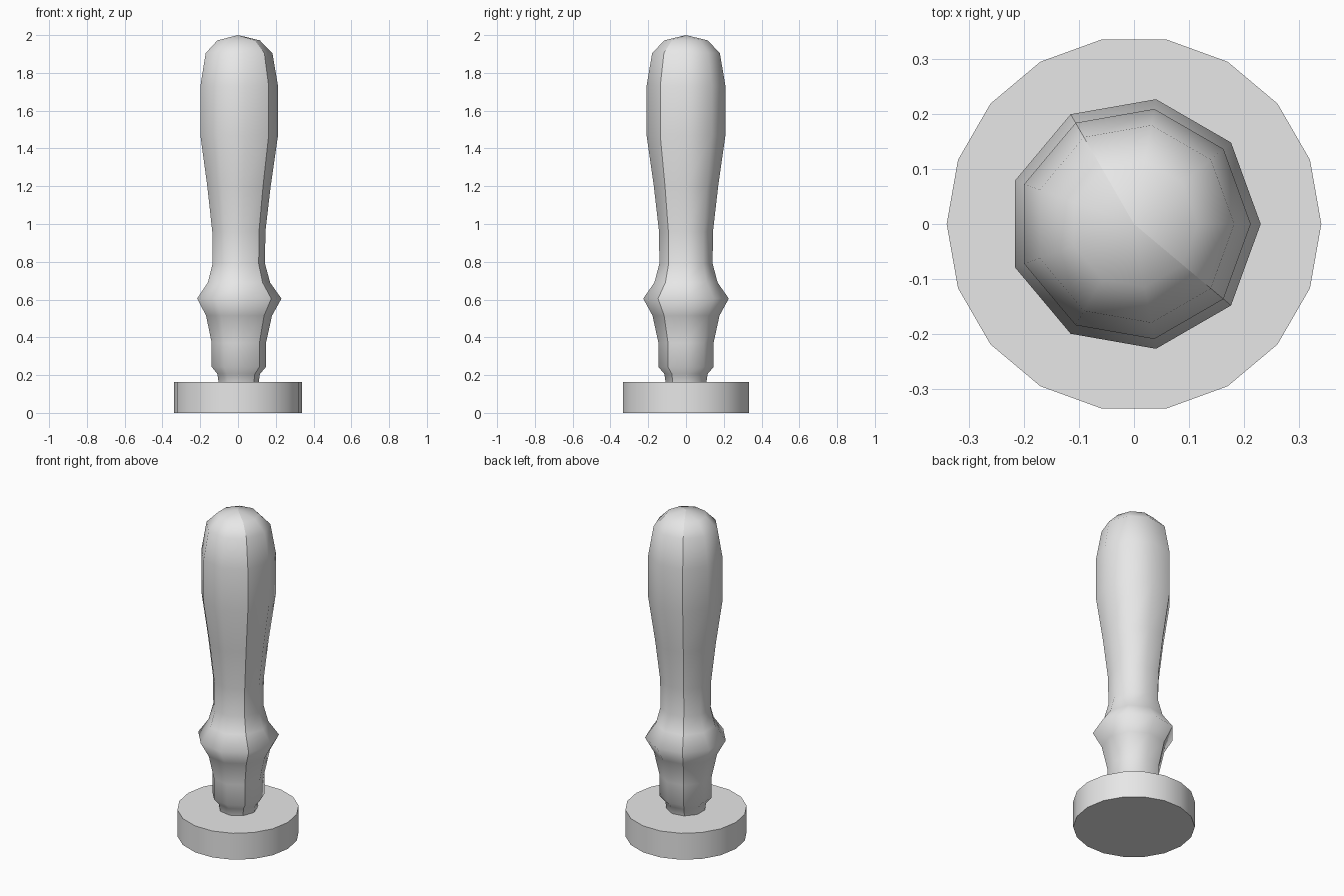
import bpy, bmesh
from math import cos, sin, tau

cube = bpy.data.objects.get("Cube")
if cube:
    bpy.data.objects.remove(cube)

grey = bpy.data.materials.new("light_grey")
grey.use_nodes = True
grey.diffuse_color = (0.8, 0.8, 0.8, 1)
bsdf = next(n for n in grey.node_tree.nodes if n.type == "BSDF_PRINCIPLED")
bsdf.inputs["Base Color"].default_value = (0.8, 0.8, 0.8, 1)


def lathe(name, profile, sides, seams=(), flat_rims=False):
    """Spin (radius, z) points about z; zero radius closes to a point."""
    bm = bmesh.new()
    rings = []
    for r, z in profile:
        if r == 0:
            rings.append([bm.verts.new((0, 0, z))] * sides)
        else:
            rings.append([bm.verts.new((r * cos(tau * i / sides), r * sin(tau * i / sides), z))
                          for i in range(sides)])
    for low, high in zip(rings, rings[1:]):
        for i in range(sides):
            j = (i + 1) % sides
            corners = list(dict.fromkeys((low[i], low[j], high[j], high[i])))
            bm.faces.new(corners).smooth = True
    # Lengthwise sharp seams
    for low, high in zip(rings, rings[1:]):
        for i in seams:
            bm.edges.get((low[i], high[i])).smooth = False
    # End caps
    for ring in (rings[0][::-1], rings[-1]):
        if len(set(ring)) == sides:
            cap = bm.faces.new(ring)
            if flat_rims:
                for e in cap.edges:
                    e.smooth = False
    bmesh.ops.recalc_face_normals(bm, faces=bm.faces)
    mesh = bpy.data.meshes.new(name)
    bm.to_mesh(mesh)
    bm.free()
    mesh.materials.append(grey)
    obj = bpy.data.objects.new(name, mesh)
    bpy.context.collection.objects.link(obj)
    return obj


# Round base disc
lathe("base_disc", [(0.34, 0), (0.34, 0.163)], 18, flat_rims=True)

# Turned grip: neck, collar ridge, swelling shaft and domed end
lathe("grip", [
    (0.108, 0.15), (0.116, 0.206), (0.148, 0.243), (0.148, 0.37),
    (0.18, 0.515), (0.23, 0.605), (0.17, 0.69), (0.143, 0.79),
    (0.145, 0.96), (0.173, 1.2), (0.212, 1.47), (0.212, 1.73),
    (0.182, 1.905), (0.116, 1.972), (0, 2.0)], 9, seams=(3, 8))
